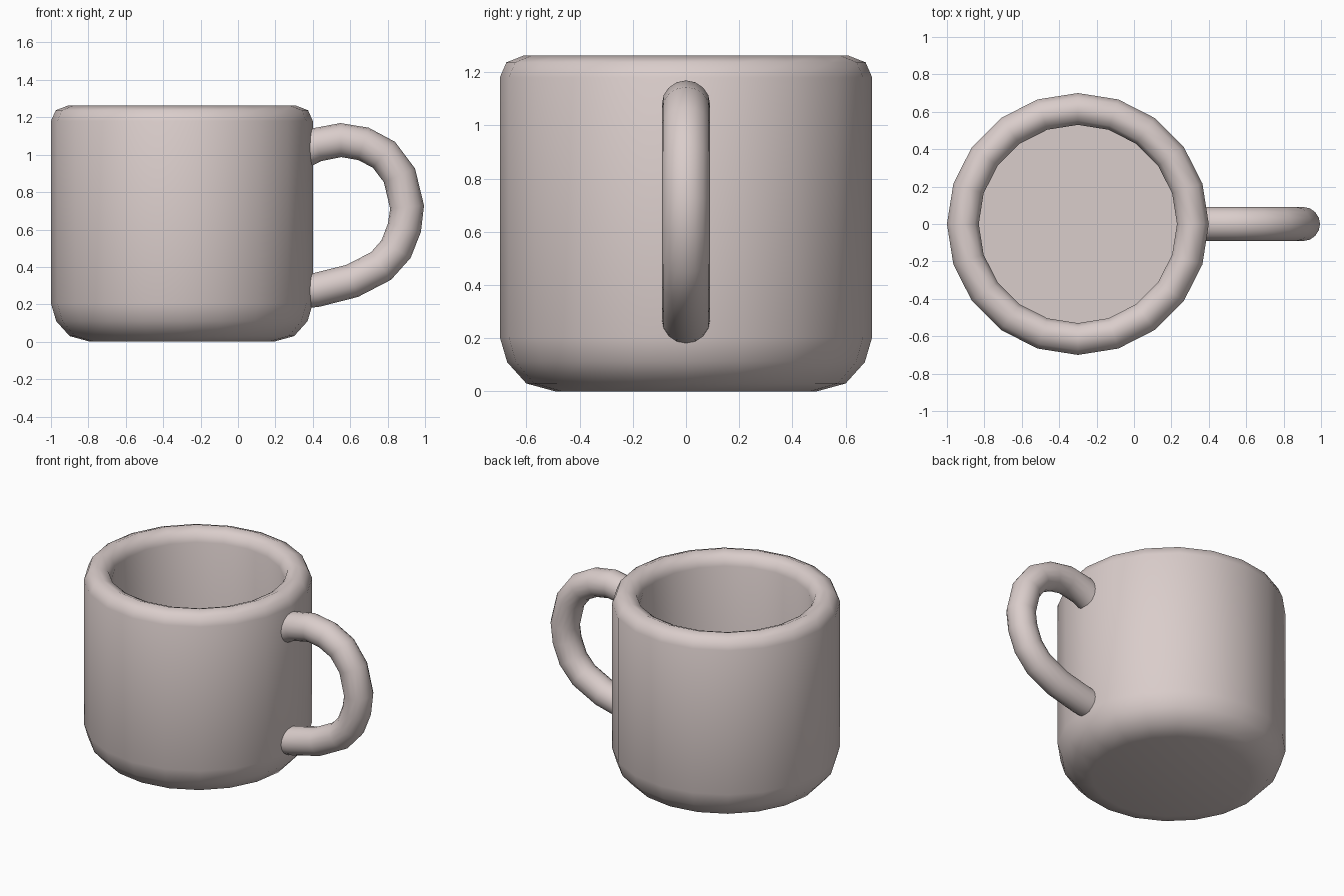
import bpy, bmesh, math
from mathutils import Vector

if "Cube" in bpy.data.objects:
    bpy.data.objects.remove(bpy.data.objects["Cube"])

clay = bpy.data.materials.new("pale_pink_grey")
clay.diffuse_color = (0.70, 0.61, 0.595, 1)
clay.use_nodes = True
clay.node_tree.nodes["Principled BSDF"].inputs["Base Color"].default_value = clay.diffuse_color


def ring_mesh(name, rings, angle):
    """Skin a list of equal point rings and cap both ends."""
    bm = bmesh.new()
    loops = [[bm.verts.new(p) for p in r] for r in rings]
    n = len(loops[0])
    for a, b in zip(loops, loops[1:]):
        for i in range(n):
            j = (i + 1) % n
            bm.faces.new((a[i], a[j], b[j], b[i]))
    bm.faces.new(loops[0][::-1])
    bm.faces.new(loops[-1])
    bmesh.ops.recalc_face_normals(bm, faces=bm.faces)
    me = bpy.data.meshes.new(name)
    bm.to_mesh(me)
    bm.free()
    me.materials.append(clay)
    ob = bpy.data.objects.new(name, me)
    bpy.context.collection.objects.link(ob)
    bpy.ops.object.select_all(action='DESELECT')
    ob.select_set(True)
    bpy.context.view_layer.objects.active = ob
    bpy.ops.object.shade_smooth_by_angle(angle=math.radians(angle))
    return ob


# cup: 20-sided lathe, outside bottom -> rim -> inside floor
SIDES = 20
profile = [(0.49, 0), (0.60, 0.03), (0.672, 0.11), (0.70, 0.205), (0.70, 1.18),
           (0.675, 1.237), (0.612, 1.262), (0.552, 1.237), (0.53, 1.18), (0.53, 0.15)]
ring_mesh("cup", [[(-0.3 + r * math.cos(2 * math.pi * i / SIDES),
                    r * math.sin(2 * math.pi * i / SIDES), z)
                   for i in range(SIDES)] for r, z in profile], 50)

# handle: round tube swept along a path in the xz plane
path = [(0.33, 1.01), (0.42, 1.053), (0.55, 1.078), (0.67, 1.058), (0.78, 1.0),
        (0.863, 0.89), (0.904, 0.72), (0.89, 0.61), (0.845, 0.495), (0.765, 0.405),
        (0.61, 0.325), (0.42, 0.277), (0.33, 0.265)]
pts = [Vector((x, 0, z)) for x, z in path]
rings = []
for k, p in enumerate(pts):
    t = (pts[min(k + 1, len(pts) - 1)] - pts[max(k - 1, 0)]).normalized()
    side = Vector((0, 1, 0))
    out = t.cross(side)
    rings.append([p + 0.091 * (math.cos(a) * side + math.sin(a) * out)
                  for a in (2 * math.pi * i / 16 for i in range(16))])
ring_mesh("handle", rings, 50)
